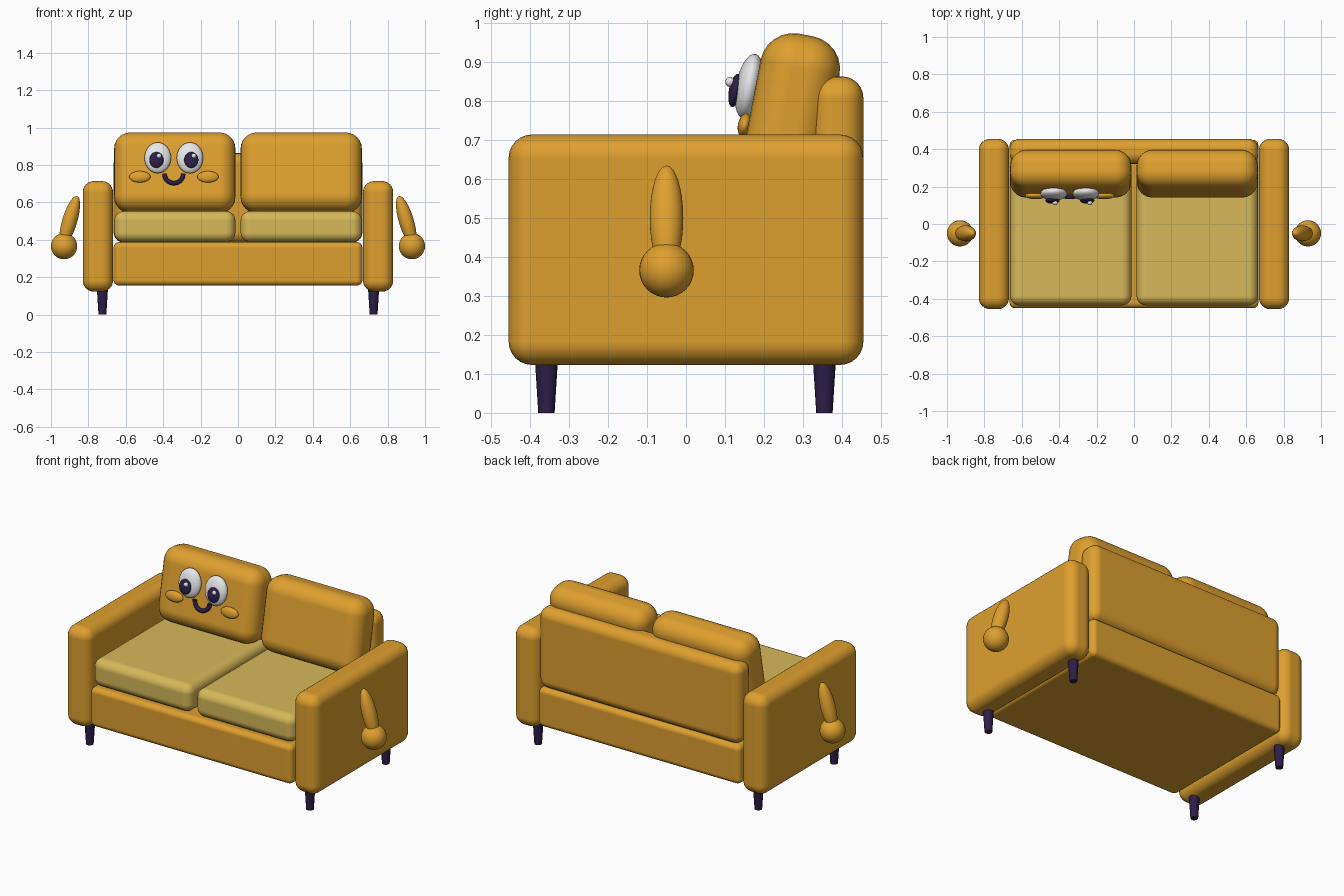
import bpy
import math
from mathutils import Vector

cube = bpy.data.objects.get("Cube")
if cube:
    bpy.data.objects.remove(cube, do_unlink=True)


def material(name, rgb, rough=0.6):
    m = bpy.data.materials.new(name)
    m.use_nodes = True
    color = (*rgb, 1)
    m.diffuse_color = color
    bsdf = m.node_tree.nodes["Principled BSDF"]
    bsdf.inputs["Base Color"].default_value = color
    bsdf.inputs["Roughness"].default_value = rough
    return m


ORANGE = material("orange fabric", (0.73, 0.35, 0.028))
YELLOW = material("pale yellow fabric", (0.68, 0.48, 0.10))
PURPLE = material("dark purple", (0.026, 0.013, 0.065))
WHITE = material("white", (0.83, 0.83, 0.83))


def finish(name, mat):
    ob = bpy.context.object
    ob.name = name
    ob.data.materials.append(mat)
    return ob


def cushion(name, mat, low, high, radius, tilt=0):
    """Rounded box between two corners, optionally leaning back."""
    low, high = Vector(low), Vector(high)
    bpy.ops.mesh.primitive_cube_add(size=1, location=(low + high) / 2)
    ob = finish(name, mat)
    ob.scale = high - low
    bpy.ops.object.transform_apply(location=False, rotation=False, scale=True)
    ob.rotation_euler.x = tilt
    bpy.ops.object.shade_smooth()
    bevel = ob.modifiers.new("rounding", 'BEVEL')
    bevel.width = radius
    bevel.segments = 6
    bevel.harden_normals = True
    return ob


def ball(name, mat, center, radii, rotation=(0, 0, 0)):
    bpy.ops.mesh.primitive_uv_sphere_add(segments=32, ring_count=16, radius=1,
                                         location=center, rotation=rotation)
    ob = finish(name, mat)
    ob.scale = radii
    bpy.ops.object.shade_smooth()
    return ob


# Frame
cushion("base", ORANGE, (-0.665, -0.45, 0.155), (0.665, 0.45, 0.388), 0.03)
cushion("backrest", ORANGE, (-0.665, 0.322, 0.385), (0.665, 0.455, 0.863), 0.055)

LEAN = -0.19
for side, s in (("left", 1), ("right", -1)):
    def span(a, b):
        return min(s * a, s * b), max(s * a, s * b)

    # Side panel and cushions
    x0, x1 = span(0.668, 0.83)
    cushion(side + "_armrest", ORANGE, (x0, -0.455, 0.123), (x1, 0.455, 0.714), 0.06)
    x0, x1 = span(0.014, 0.662)
    cushion(side + "_seat_cushion", YELLOW, (x0, -0.435, 0.388), (x1, 0.33, 0.553), 0.05)
    cushion(side + "_back_cushion", ORANGE, (x0, 0.165, 0.543), (x1, 0.371, 0.973), 0.085, LEAN)

    # Little arm with a round hand
    ball(side + "_arm", ORANGE, (s * 0.9, -0.05, 0.5), (0.04, 0.043, 0.14), (0, -0.29 * s, 0))
    ball(side + "_hand", ORANGE, (s * 0.93, -0.05, 0.366), (0.07, 0.07, 0.07))

    # Tapered feet
    for end, y in (("front", -0.358), ("back", 0.355)):
        bpy.ops.mesh.primitive_cone_add(vertices=16, radius1=0.021, radius2=0.031, depth=0.16,
                                        location=(s * 0.725, y, 0.08))
        finish(side + "_" + end + "_leg", PURPLE)
        bpy.ops.object.shade_smooth_by_angle(angle=math.radians(40))

# Face on the right back cushion
FACE_X = -0.343
for side, s in (("left", 1), ("right", -1)):
    turn = (LEAN, 0, 0)
    eye_x = FACE_X + s * 0.086
    pupil_x = FACE_X + s * 0.093
    ball(side + "_eye", WHITE, (eye_x, 0.162, 0.838), (0.071, 0.034, 0.084), turn)
    ball(side + "_pupil", PURPLE, (pupil_x, 0.126, 0.827), (0.038, 0.016, 0.043), turn)
    ball(side + "_eye_glint", WHITE, (pupil_x + 0.014, 0.113, 0.849), (0.013, 0.012, 0.013))
    ball(side + "_cheek", ORANGE, (FACE_X + s * 0.182, 0.151, 0.737), (0.057, 0.018, 0.031), turn)

# Smile: lower half circle
curve = bpy.data.curves.new("smile", 'CURVE')
curve.dimensions = '3D'
curve.bevel_depth = 0.012
curve.bevel_resolution = 3
curve.use_fill_caps = True
spline = curve.splines.new('POLY')
STEPS = 16
spline.points.add(STEPS)
for i, point in enumerate(spline.points):
    a = math.pi * (1 + i / STEPS)
    point.co = (0.05 * math.cos(a), 0, 0.05 * math.sin(a), 1)
spline.use_smooth = True
smile = bpy.data.objects.new("smile", curve)
smile.location = (FACE_X, 0.155, 0.752)
smile.rotation_euler.x = LEAN
curve.materials.append(PURPLE)
bpy.context.collection.objects.link(smile)
